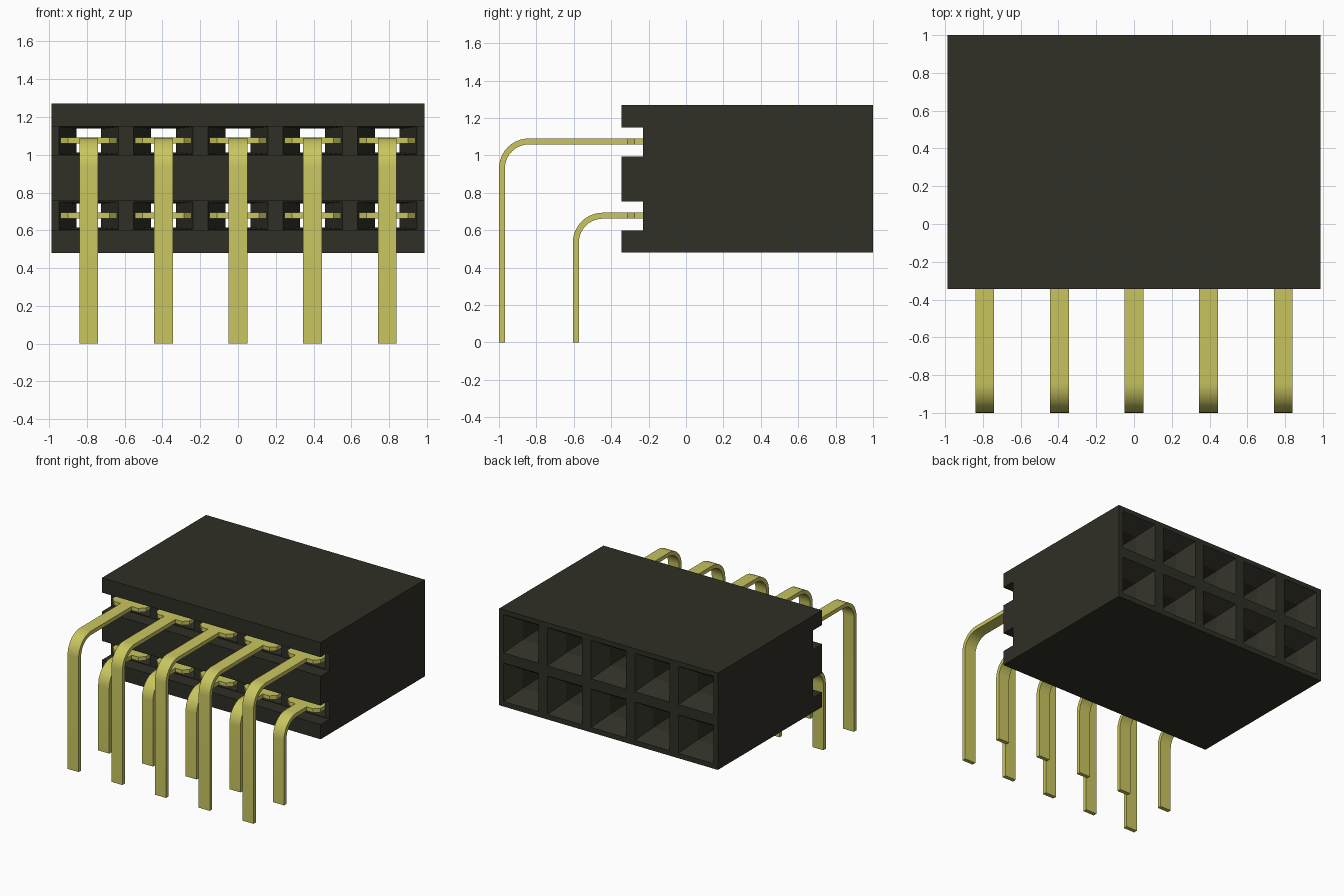
import bpy, bmesh, math

cube = bpy.data.objects.get("Cube")
if cube:
    bpy.data.objects.remove(cube, do_unlink=True)

PITCH = 0.395
COLUMNS = [(i - 2) * PITCH for i in range(5)]
ROWS = {"lower": (0.678, -0.605), "upper": (1.075, -1.0)}  # pin height, front of leg
THICK = 0.032
HALF_WIDTH = 0.05


def make_material(name, rgb, metallic=0.0):
    mat = bpy.data.materials.new(name)
    mat.use_nodes = True
    mat.diffuse_color = (*rgb, 1)
    bsdf = mat.node_tree.nodes["Principled BSDF"]
    bsdf.inputs["Base Color"].default_value = (*rgb, 1)
    bsdf.inputs["Roughness"].default_value = 0.6
    return mat


black = make_material("black plastic", (0.029, 0.028, 0.019))
gold = make_material("gold metal", (0.58, 0.56, 0.115))


def add_object(name, bm, mat):
    bmesh.ops.recalc_face_normals(bm, faces=bm.faces)
    mesh = bpy.data.meshes.new(name)
    bm.to_mesh(mesh)
    bm.free()
    mesh.materials.append(mat)
    obj = bpy.data.objects.new(name, mesh)
    bpy.context.collection.objects.link(obj)
    return obj


def extrude_outline(bm, points, offset):
    """Fill a flat outline and push it along an offset to make a solid."""
    face = bm.faces.new([bm.verts.new(p) for p in points])
    ext = bmesh.ops.extrude_face_region(bm, geom=[face], use_keep_orig=True)
    verts = [g for g in ext["geom"] if isinstance(g, bmesh.types.BMVert)]
    bmesh.ops.translate(bm, verts=verts, vec=offset)


# Housing: side profile with two front slots, extruded across the width
FRONT, SLOT, BACK, BOTTOM, TOP = -0.345, -0.23, 1.0, 0.48, 1.27
profile = [(BACK, TOP), (BACK, BOTTOM), (FRONT, BOTTOM)]
for low, high in ((0.6, 0.755), (0.995, 1.15)):
    profile += [(FRONT, low), (SLOT, low), (SLOT, high), (FRONT, high)]
profile.append((FRONT, TOP))
bm = bmesh.new()
extrude_outline(bm, [(-0.988, y, z) for y, z in profile], (1.976, 0, 0))
housing = add_object("housing", bm, black)

# Sockets: tapered square tunnels, funnelled at both ends (y, half x, half z)
sections = [(-0.26, 0.158, 0.073), (SLOT, 0.158, 0.073), (0.02, 0.066, 0.063),
            (0.72, 0.066, 0.063), (0.87, 0.078, 0.078), (BACK, 0.157, 0.157),
            (1.03, 0.157, 0.157)]
bm = bmesh.new()
for x in COLUMNS:
    for z, _ in ROWS.values():
        rings = [[bm.verts.new((x + sx * hx, y, z + sz * hz))
                  for sx, sz in ((-1, -1), (1, -1), (1, 1), (-1, 1))]
                 for y, hx, hz in sections]
        for a, b in zip(rings, rings[1:]):
            for k in range(4):
                n = (k + 1) % 4
                bm.faces.new((a[k], a[n], b[n], b[k]))
        bm.faces.new(rings[0])
        bm.faces.new(rings[-1])
cutter = add_object("socket_cutter", bm, black)
cutter.hide_render = True

cut = housing.modifiers.new("sockets", "BOOLEAN")
cut.operation = "DIFFERENCE"
cut.solver = "EXACT"
cut.object = cutter
bpy.context.view_layer.objects.active = housing
bpy.ops.object.modifier_apply(modifier=cut.name)
bpy.data.objects.remove(cutter, do_unlink=True)


def build_pin(name, x, height, front):
    bm = bmesh.new()
    # Bent strip: leg, quarter bend and stem as one side outline
    radius, steps, stem_end = 0.16, 10, -0.3
    top = height + THICK / 2
    cy, cz = front + radius, top - radius

    def bend(r):
        angles = [math.pi - math.pi / 2 * i / steps for i in range(steps + 1)]
        return [(cy + r * math.cos(a), cz + r * math.sin(a)) for a in angles]

    outer = [(front, 0)] + bend(radius) + [(stem_end, top)]
    inner = [(front + THICK, 0)] + bend(radius - THICK) + [(stem_end, top - THICK)]
    outline = [(x - HALF_WIDTH, y, z) for y, z in outer + inner[::-1]]
    extrude_outline(bm, outline, (2 * HALF_WIDTH, 0, 0))
    # Flared fork that enters the socket
    half = [(HALF_WIDTH, -0.315), (0.11, -0.315), (0.15, -0.275), (0.15, -0.2),
            (0.1, -0.15), (0.1, SLOT)]
    plan = half + [(-px, py) for px, py in reversed(half)]
    extrude_outline(bm, [(x + px, py, top - THICK) for px, py in plan], (0, 0, THICK))
    return add_object(name, bm, gold)


# Contact pins, one per socket
pins = []
for row, (height, front) in ROWS.items():
    for i, x in enumerate(COLUMNS):
        pins.append(build_pin(f"{row}_pin_{i + 1}", x, height, front))

bpy.ops.object.select_all(action="DESELECT")
for pin in pins:
    pin.select_set(True)
bpy.context.view_layer.objects.active = pins[0]
bpy.ops.object.shade_smooth_by_angle(angle=math.radians(30))
